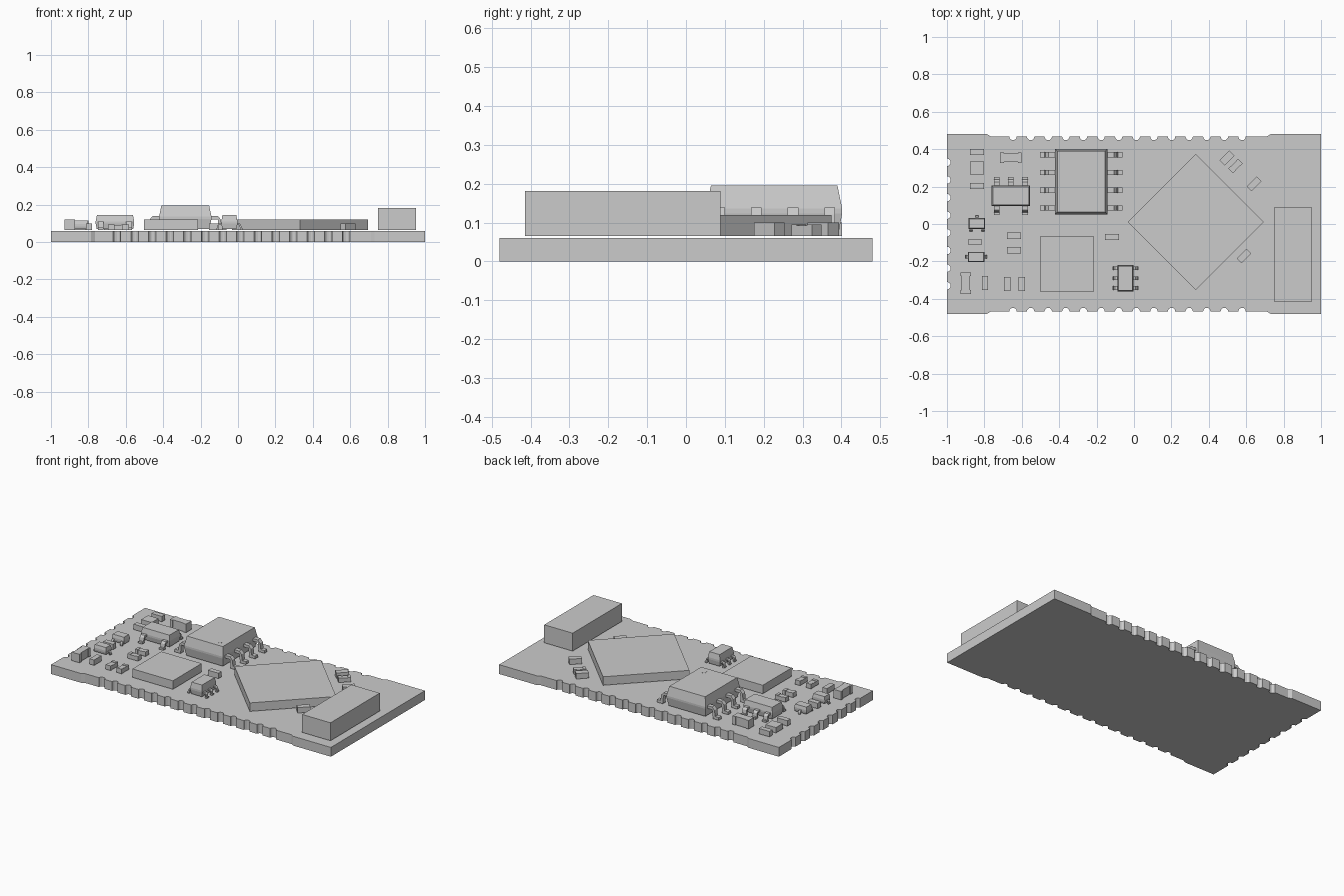
import bpy, bmesh, math
from mathutils import Matrix, Vector

cube = bpy.data.objects.get("Cube")
if cube:
    bpy.data.objects.remove(cube, do_unlink=True)

grey = bpy.data.materials.new("plain grey")
grey.use_nodes = True
grey.diffuse_color = (0.6, 0.6, 0.6, 1)
grey.node_tree.nodes["Principled BSDF"].inputs["Base Color"].default_value = (0.6, 0.6, 0.6, 1)

BOARD_TOP = 0.06
FLOOR = 0.065   # underside of the soldered parts


def finish(name, bm):
    bmesh.ops.recalc_face_normals(bm, faces=bm.faces[:])
    mesh = bpy.data.meshes.new(name)
    bm.to_mesh(mesh)
    bm.free()
    mesh.materials.append(grey)
    ob = bpy.data.objects.new(name, mesh)
    bpy.context.collection.objects.link(ob)
    return ob


def add_box(bm, x, y, sx, sy, z0, z1):
    m = Matrix.Translation((x, y, (z0 + z1) / 2)) @ Matrix.Diagonal((sx, sy, z1 - z0, 1))
    bmesh.ops.create_cube(bm, size=1, matrix=m)


def add_prism(bm, points, vector):
    """Extrude a closed outline of 3D points along a vector."""
    face = bm.faces.new([bm.verts.new(p) for p in points])
    out = bmesh.ops.extrude_face_region(bm, geom=[face], use_keep_orig=True)
    verts = [g for g in out["geom"] if isinstance(g, bmesh.types.BMVert)]
    bmesh.ops.translate(bm, verts=verts, vec=vector)


def box(name, x, y, sx, sy, z1, angle=0, z0=FLOOR):
    bm = bmesh.new()
    add_box(bm, 0, 0, sx, sy, z0, z1)
    ob = finish(name, bm)
    ob.location = (x, y, 0)
    ob.rotation_euler.z = math.radians(angle)
    return ob


# Circuit board: one outline with half-round notches on three edges
PITCH, R = 0.0942, 0.02


def notch(cx, cy, inward):
    """Half circle dipping towards the inward angle, drawn clockwise round the board."""
    return [(cx + R * math.cos(inward + math.pi / 2 * t),
             cy + R * math.sin(inward + math.pi / 2 * t)) for t in (-1, -0.67, -0.33, 0, 0.33, 0.67, 1)]


long_edge = [(-1, 0.48), (-0.785, 0.48), (-0.765, 0.468)]
for i in range(14):
    long_edge += notch(-0.647 + i * PITCH, 0.468, -math.pi / 2)
long_edge += [(0.71, 0.468), (0.73, 0.48), (1, 0.48)]
outline = long_edge + [(x, -y) for x, y in reversed(long_edge)]
for i in range(8):
    outline += notch(-1, -0.33 + i * PITCH, 0)[:]
bm = bmesh.new()
# notches on the left edge run upwards, from the lower to the upper corner
add_prism(bm, [(x, y, 0) for x, y in outline], Vector((0, 0, BOARD_TOP)))
finish("circuit_board", bm)


# Moulded body: widest at the parting line, drafted above and below
def moulded_body(name, x, y, sx, sy, z0, mid, z1, draft):
    bm = bmesh.new()
    rings = []
    for z, d in ((z0, draft * 0.8), (mid - 0.006, 0), (mid + 0.006, 0), (z1, draft)):
        rings.append([bm.verts.new((x + i * (sx / 2 - d), y + j * (sy / 2 - d), z))
                      for i, j in ((-1, -1), (1, -1), (1, 1), (-1, 1))])
    bm.faces.new(rings[0])
    bm.faces.new(rings[-1])
    for a, b in zip(rings, rings[1:]):
        for k in range(4):
            n = (k + 1) % 4
            bm.faces.new((a[k], a[n], b[n], b[k]))
    return finish(name, bm)


# Gull-wing leads: each entry is (root x, root y, outward direction x, y)
def leads(name, roots, reach, width, height, t):
    s = reach * 0.42
    profile = [(-0.01, height + t / 2), (s, height + t / 2), (s + t * 0.9, height - t / 2),
               (s + t * 1.2, FLOOR + t), (reach, FLOOR + t), (reach, FLOOR),
               (s + t * 0.3, FLOOR), (s, height - t / 2), (-0.01, height - t / 2)]
    bm = bmesh.new()
    for x, y, dx, dy in roots:
        side = Vector((-dy, dx, 0))
        base = Vector((x, y, 0)) - side * width / 2
        add_prism(bm, [base + Vector((dx * u, dy * u, z)) for u, z in profile], side * width)
    return finish(name, bm)


# Large eight-lead chip with index dot
moulded_body("memory_chip_body", -0.282, 0.227, 0.28, 0.35, 0.07, 0.13, 0.195, 0.012)
leads("memory_chip_leads",
      [(-0.282 + s * 0.14, y, s, 0) for s in (-1, 1) for y in (0.37, 0.275, 0.181, 0.086)],
      0.081, 0.028, 0.13, 0.018)
bm = bmesh.new()
bmesh.ops.create_cone(bm, cap_ends=True, segments=20, radius1=0.017, radius2=0.017, depth=0.002,
                      matrix=Matrix.Translation((-0.205, 0.11, 0.195)))
finish("memory_chip_index_dot", bm)

# Five-lead regulator
moulded_body("regulator_body", -0.658, 0.15, 0.206, 0.11, 0.07, 0.105, 0.145, 0.007)
leads("regulator_leads",
      [(x, 0.205, 0, 1) for x in (-0.733, -0.658, -0.583)] +
      [(x, 0.095, 0, -1) for x in (-0.733, -0.583)], 0.046, 0.03, 0.105, 0.012)

# Six-lead switch chip
moulded_body("switch_chip_body", -0.046, -0.29, 0.086, 0.142, 0.07, 0.105, 0.145, 0.006)
leads("switch_chip_leads",
      [(-0.046 + s * 0.043, y, s, 0) for s in (-1, 1) for y in (-0.237, -0.29, -0.342)],
      0.027, 0.02, 0.095, 0.009)

# Small three-lead transistor and two-lead diode near the left edge
moulded_body("transistor_body", -0.84, 0.003, 0.088, 0.058, 0.07, 0.09, 0.115, 0.004)
leads("transistor_leads", [(-0.84, 0.032, 0, 1), (-0.872, -0.026, 0, -1), (-0.808, -0.026, 0, -1)],
      0.015, 0.016, 0.085, 0.006)
moulded_body("diode_body", -0.844, -0.176, 0.088, 0.055, 0.07, 0.09, 0.115, 0.004)
leads("diode_leads", [(-0.888, -0.176, -1, 0), (-0.8, -0.176, 1, 0)], 0.015, 0.018, 0.085, 0.006)

# Flat leadless packages and the oscillator block
box("processor", 0.331, 0.011, 0.514, 0.514, 0.12, 45)
box("radio_chip", -0.358, -0.213, 0.289, 0.294, 0.12)
box("oscillator_block", 0.85, -0.163, 0.203, 0.503, 0.181)

# Plain ceramic blocks: x, y, size x, size y, top, angle
capacitors = [(-0.84, 0.385, 0.075, 0.032, 0.1, 0), (-0.84, 0.30, 0.075, 0.07, 0.1, 0),
              (-0.84, 0.203, 0.075, 0.032, 0.1, 0), (-0.85, -0.096, 0.07, 0.032, 0.1, 0),
              (-0.797, -0.316, 0.032, 0.075, 0.1, 0), (-0.117, -0.07, 0.075, 0.032, 0.1, 0),
              (0.497, 0.353, 0.075, 0.04, 0.1, 45), (0.642, 0.214, 0.075, 0.036, 0.1, 45),
              (0.588, -0.171, 0.075, 0.036, 0.1, 45)]
for i, (x, y, sx, sy, top, angle) in enumerate(capacitors):
    box("capacitor_%d" % (i + 1), x, y, sx, sy, top, angle)


# Parts with end caps: the centre is lower or narrower than the ends
def capped_part(name, x, y, length, width, core_width, cap, top, core_top, angle):
    bm = bmesh.new()
    add_box(bm, 0, 0, length - 2 * cap, core_width, FLOOR, core_top)
    for s in (-1, 1):
        add_box(bm, s * (length - cap) / 2, 0, cap, width, FLOOR, top)
    ob = finish(name, bm)
    ob.location = (x, y, 0)
    ob.rotation_euler.z = math.radians(angle)


resistors = [(-0.642, -0.063, 0), (-0.642, -0.141, 0), (-0.678, -0.32, 90),
             (-0.6, -0.32, 90), (0.543, 0.31, 45)]
for i, (x, y, angle) in enumerate(resistors):
    capped_part("resistor_%d" % (i + 1), x, y, 0.074, 0.035, 0.033, 0.018, 0.095, 0.092, angle)
for i, (x, y, angle) in enumerate([(-0.658, 0.355, 0), (-0.9, -0.316, 90)]):
    capped_part("inductor_%d" % (i + 1), x, y, 0.115, 0.056, 0.046, 0.02, 0.12, 0.12, angle)
